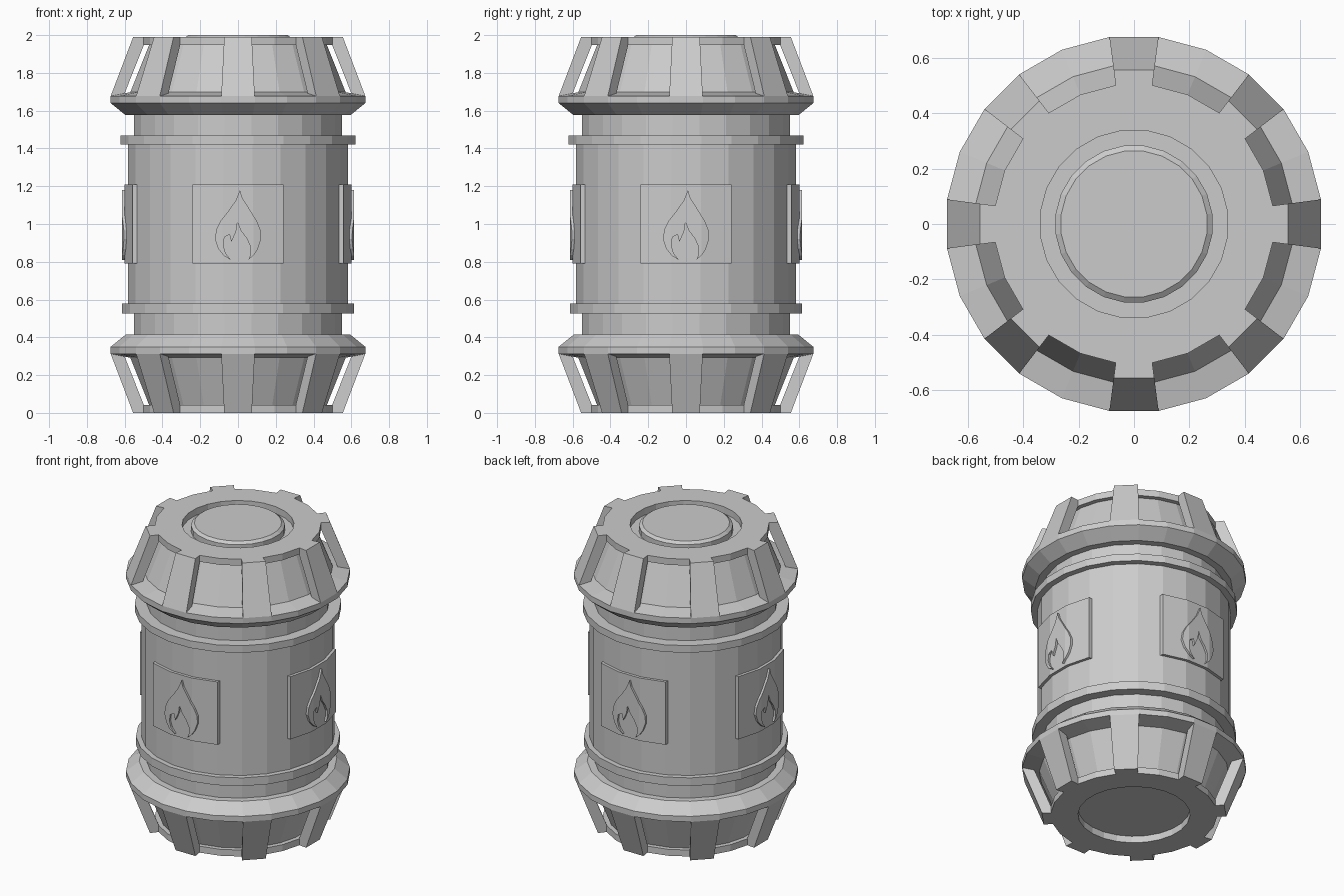
import bpy, bmesh
from math import sin, cos, pi, radians
from mathutils import Vector, Matrix

if "Cube" in bpy.data.objects:
    bpy.data.objects.remove(bpy.data.objects["Cube"])

SIDES = 24
HALF = pi / SIDES      # faces, not corners, point along the axes
TOP = 1.99             # height of the upper end plate


def finish(name, bm):
    bmesh.ops.remove_doubles(bm, verts=bm.verts, dist=1e-5)
    bmesh.ops.recalc_face_normals(bm, faces=bm.faces)
    me = bpy.data.meshes.new(name)
    bm.to_mesh(me)
    bm.free()
    ob = bpy.data.objects.new(name, me)
    bpy.context.collection.objects.link(ob)
    return ob


def lathe(name, profile, closed=False):
    """Revolve (radius, z) points into a flat-faced 24-sided solid."""
    bm = bmesh.new()
    rings = [[bm.verts.new((r * cos(HALF * (2 * i + 1)), r * sin(HALF * (2 * i + 1)), z))
              for i in range(SIDES)] for r, z in profile]
    pairs = list(zip(rings, rings[1:]))
    if closed:
        pairs.append((rings[-1], rings[0]))
    else:
        bm.faces.new(rings[0])
        bm.faces.new(rings[-1])
    for a, b in pairs:
        for i in range(SIDES):
            j = (i + 1) % SIDES
            bm.faces.new((a[i], a[j], b[j], b[i]))
    return finish(name, bm)


def flip(profile):
    return [(r, TOP - z) for r, z in profile]


def wedge(name, profile, angle):
    """Radial bar one facet wide, from a (radius, z) side profile."""
    bm = bmesh.new()
    a, b = [[bm.verts.new((r * cos(angle + s), r * sin(angle + s), z)) for r, z in profile]
            for s in (-HALF, HALF)]
    bm.faces.new(a)
    bm.faces.new(b)
    for i in range(len(a)):
        j = (i + 1) % len(a)
        bm.faces.new((a[i], a[j], b[j], b[i]))
    return finish(name, bm)


def curved_slab(name, outline, radius, inner, angle):
    """Front-facing (x, z) outline wrapped on the facets, then turned about z."""
    bm = bmesh.new()
    bm.faces.new([bm.verts.new((x, 0, z)) for x, z in outline])
    bend = radius * sin(HALF)
    for x in (-bend, bend):
        bmesh.ops.bisect_plane(bm, geom=bm.verts[:] + bm.edges[:] + bm.faces[:],
                               plane_co=(x, 0, 0), plane_no=(1, 0, 0))
    ext = bmesh.ops.extrude_face_region(bm, geom=bm.faces[:])
    outer = {v for v in ext["geom"] if isinstance(v, bmesh.types.BMVert)}
    slope = math_tan
    for v in bm.verts:
        r = radius if v in outer else inner
        v.co.y = -(r * cos(HALF) - max(0, abs(v.co.x) - bend) * slope)
    bmesh.ops.rotate(bm, verts=bm.verts, cent=(0, 0, 0), matrix=Matrix.Rotation(angle, 3, 'Z'))
    return finish(name, bm)


math_tan = sin(2 * HALF) / cos(2 * HALF)

# Main barrel with its two narrow necks
lathe("barrel", [(.555, .38), (.555, .54), (.587, .54), (.587, 1.45), (.555, 1.45), (.555, 1.61)])

# Raised bands
for name, z0, z1, r in (("lower_band", .525, .58, .62), ("upper_band", 1.42, 1.468, .627)):
    lathe(name, [(.54, z0), (r, z0), (r, z1), (.54, z1)], closed=True)

# End caps: end plate, recessed core and flared collar
plate = [(.34, .045), (.34, 0), (.505, 0), (.505, .043), (.475, .043),
         (.575, .292), (.68, .313), (.68, .35), (.60, .414), (.50, .414)]
lathe("lower_cap", plate)
lathe("upper_cap", flip(plate))

# Button in the top recess
lathe("top_button", [(.285, 1.93), (.285, 1.985), (.265, 2.0)])

# Slanted guard ribs, standing clear of the core
rib = [(.49, 0), (.56, 0), (.68, .313), (.68, .325), (.61, .31), (.503, .043), (.49, .043)]
for k in range(8):
    wedge("lower_rib", rib, k * pi / 4)
    wedge("upper_rib", flip(rib), k * pi / 4)

# Sign plates with a flame relief on four sides
panel = [(-.24, .79), (.24, .79), (.24, 1.21), (-.24, 1.21)]
flame = [(.01, 1.18), (.022, 1.14), (.06, 1.08), (.1, 1.015), (.12, .965), (.122, .92),
         (.105, .868), (.083, .835), (.055, .81), (.067, .84), (.067, .88), (.045, .925),
         (.015, .965), (-.003, 1.01), (-.01, .96), (-.035, .905), (-.045, .945),
         (-.072, .93), (-.078, .885), (-.065, .845), (-.038, .81), (-.075, .832),
         (-.105, .87), (-.122, .92), (-.115, .97), (-.09, 1.02), (-.05, 1.07), (-.012, 1.125)]
for k in range(4):
    curved_slab("sign_plate", panel, .606, .57, k * pi / 2)
    curved_slab("flame_relief", flame, .62, .595, k * pi / 2)
